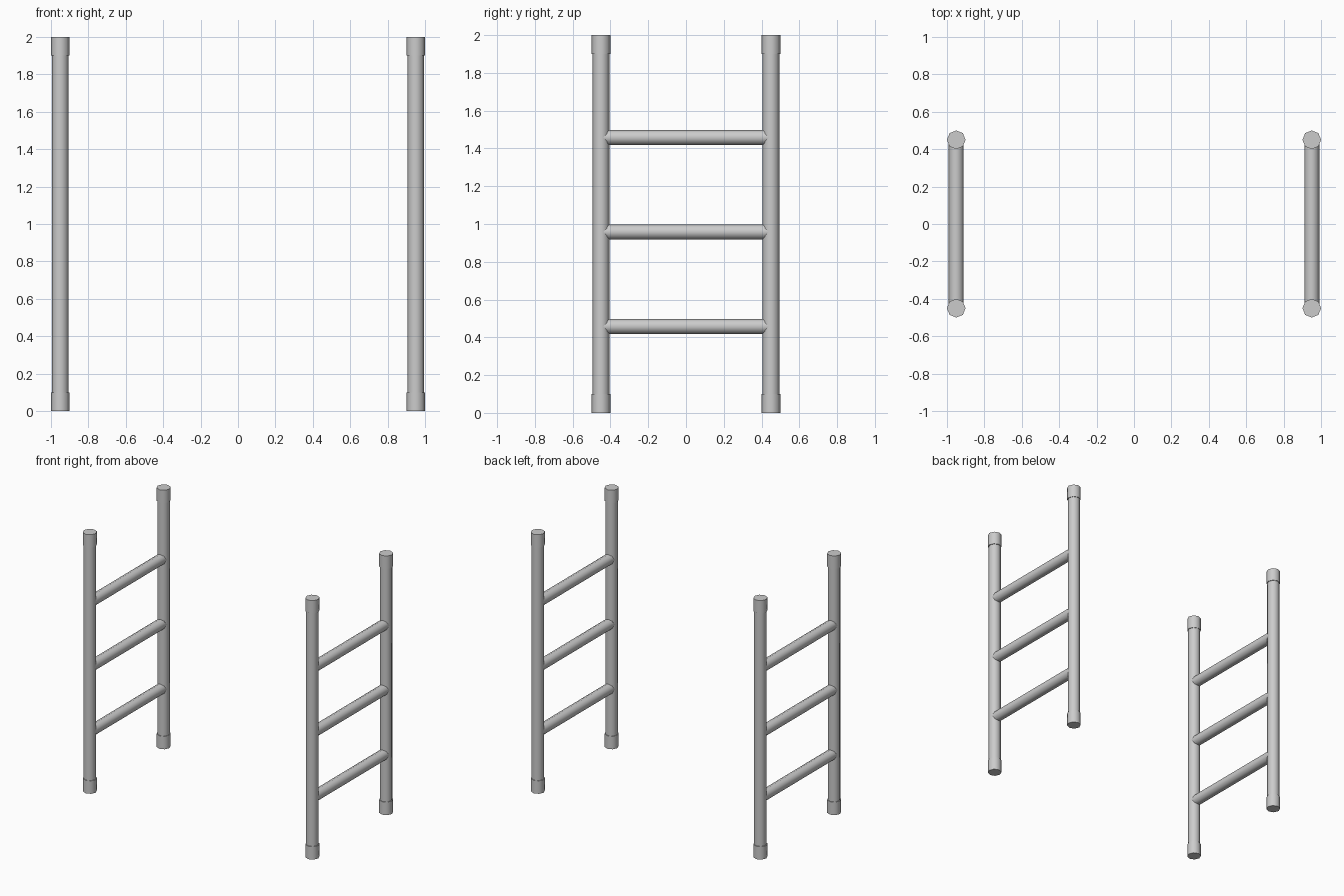
import bpy
import math

cube = bpy.data.objects.get("Cube")
if cube:
    bpy.data.objects.remove(cube, do_unlink=True)

# Single grey metal
metal = bpy.data.materials.new("grey_metal")
metal.use_nodes = True
grey = (0.6, 0.6, 0.6, 1.0)
metal.diffuse_color = grey
metal.node_tree.nodes["Principled BSDF"].inputs["Base Color"].default_value = grey

HEIGHT = 2.0
CAP = 0.1
POST_Y = 0.45


def tube(name, radius, length, location, along_y=False):
    """Eight-sided tube, smooth around its side and sharp at its ends."""
    tilt = math.pi / 2 if along_y else 0
    bpy.ops.mesh.primitive_cylinder_add(vertices=8, radius=radius, depth=length,
                                        location=location, rotation=(tilt, 0, 0))
    obj = bpy.context.object
    obj.name = name
    obj.data.materials.append(metal)
    bpy.ops.object.shade_smooth_by_angle(angle=math.radians(50))
    return obj


for side, x in (("left", 0.95), ("right", -0.95)):
    # Upright posts with a wider cap at each end
    for end, y in (("front", -POST_Y), ("back", POST_Y)):
        label = f"{side}_{end}"
        tube(f"{label}_post", 0.045, HEIGHT - CAP, (x, y, HEIGHT / 2))
        tube(f"{label}_foot_cap", 0.05, CAP, (x, y, CAP / 2))
        tube(f"{label}_top_cap", 0.05, CAP, (x, y, HEIGHT - CAP / 2))
    # Rungs run into the posts
    for i in range(3):
        tube(f"{side}_rung_{i + 1}", 0.04, 2 * POST_Y, (x, 0, 0.458 + 0.5 * i), along_y=True)
